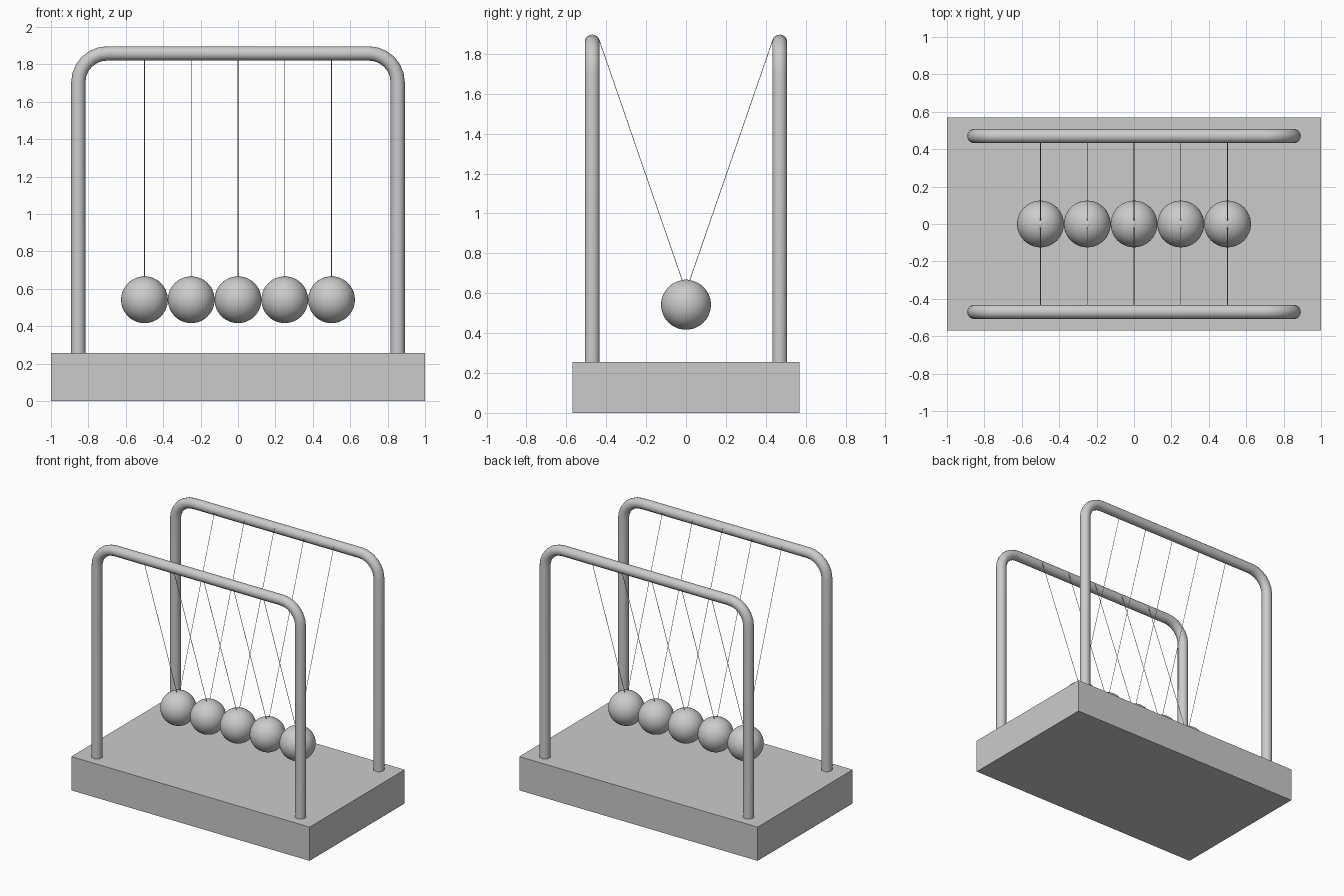
import bpy
from math import sin, cos, pi, radians
from mathutils import Vector

if "Cube" in bpy.data.objects:
    bpy.data.objects.remove(bpy.data.objects["Cube"])

BASE_TOP = 0.256
BALL_R, BALL_Z = 0.125, 0.542
RAIL_Y, RAIL_Z, RAIL_X, TUBE_R, BEND_R = 0.47, 1.859, 0.854, 0.038, 0.155


def smooth(obj, name):
    obj.name = name
    bpy.ops.object.shade_smooth_by_angle(angle=radians(40))
    return obj


def tube(name, points, radius, sides=16):
    """Round tube swept along a polyline, converted to a mesh."""
    curve = bpy.data.curves.new(name, 'CURVE')
    curve.dimensions = '3D'
    curve.bevel_depth = radius
    curve.bevel_resolution = sides // 4 - 1 if sides >= 8 else 0
    curve.use_fill_caps = True
    spline = curve.splines.new('POLY')
    spline.points.add(len(points) - 1)
    for p, co in zip(spline.points, points):
        p.co = (*co, 1)
    obj = bpy.data.objects.new(name, curve)
    bpy.context.collection.objects.link(obj)
    bpy.ops.object.select_all(action='DESELECT')
    obj.select_set(True)
    bpy.context.view_layer.objects.active = obj
    bpy.ops.object.convert(target='MESH')
    return smooth(bpy.context.object, name)


def ball(name, loc, radius, segments, rings):
    bpy.ops.mesh.primitive_uv_sphere_add(segments=segments, ring_count=rings,
                                         radius=radius, location=loc)
    return smooth(bpy.context.object, name)


# Base block
bpy.ops.mesh.primitive_cube_add(size=1, location=(0, 0, BASE_TOP / 2))
base = bpy.context.object
base.name = "base"
base.scale = (2, 1.14, BASE_TOP)
bpy.ops.object.transform_apply(location=False, rotation=False, scale=True)

# Two arched frames with rounded corners
right = [(RAIL_X, BASE_TOP - 0.01)]
for i in range(7):
    a = i / 6 * pi / 2
    right.append((RAIL_X - BEND_R + BEND_R * cos(a), RAIL_Z - BEND_R + BEND_R * sin(a)))
outline = right + [(-x, z) for x, z in reversed(right)]
for side, label in ((-1, "front"), (1, "back")):
    tube(label + "_frame", [(x, side * RAIL_Y, z) for x, z in outline], TUBE_R, 24)

# Hanging balls, each with a small cap and two strings
for i in range(5):
    x = (i - 2) * 0.25
    ball(f"ball_{i + 1}", (x, 0, BALL_Z), BALL_R, 48, 24)
    ball(f"ball_cap_{i + 1}", (x, 0, BALL_Z + 0.093), 0.034, 24, 12)
    for side, label in ((-1, "front"), (1, "back")):
        tube(f"{label}_string_{i + 1}",
             [(x, side * 0.012, 0.645), (x, side * (RAIL_Y - TUBE_R + 0.003), RAIL_Z + 0.01)],
             0.0018, 8)
